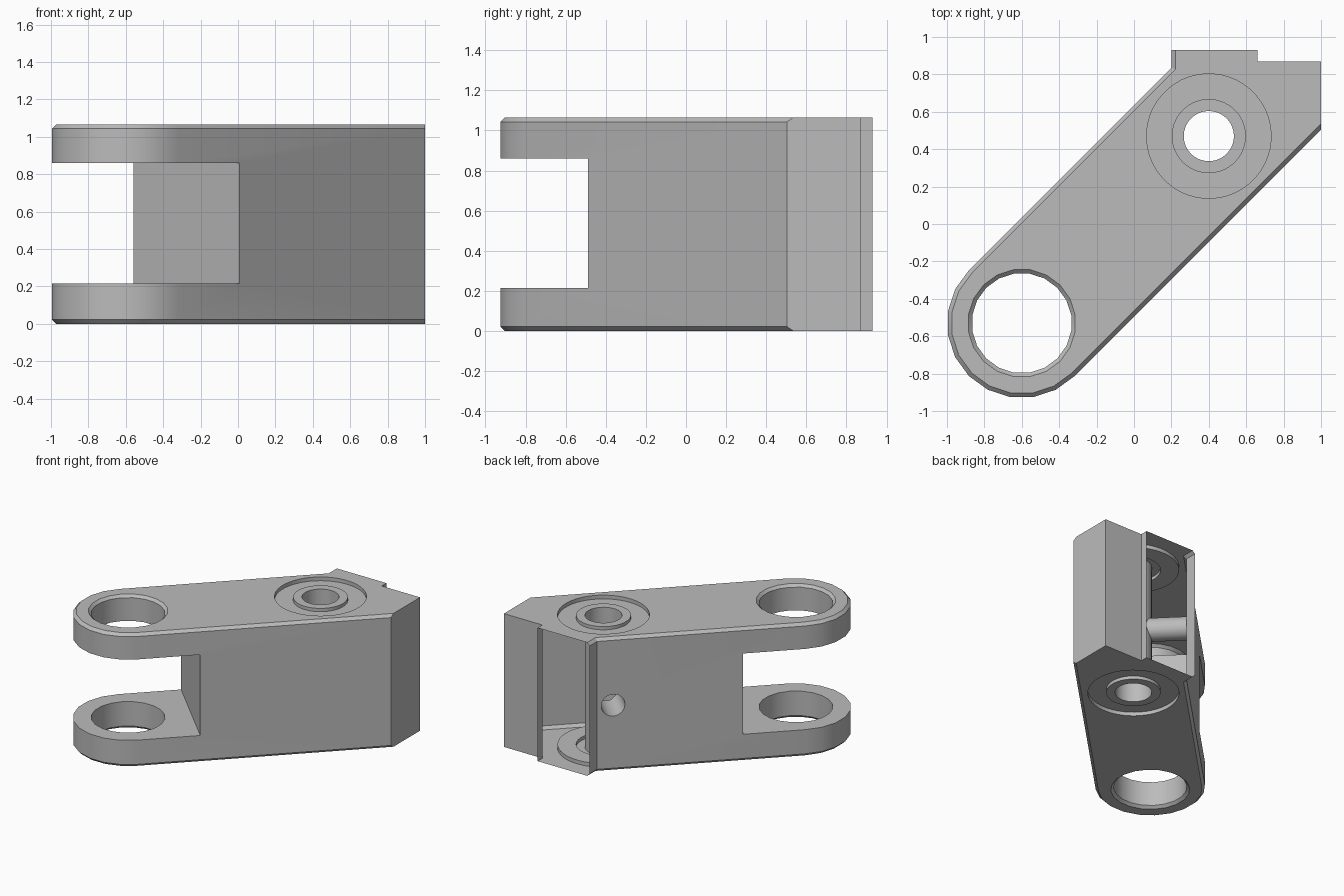
import bpy, bmesh, math
from mathutils import Matrix, Vector

H = 1.065                       # overall height
EYE = Vector((-0.6, -0.53))     # fork eye centre
BORE = Vector((0.4, 0.47))      # main bore centre
R = 0.4

if "Cube" in bpy.data.objects:
    bpy.data.objects.remove(bpy.data.objects["Cube"])

metal = bpy.data.materials.new("grey metal")
metal.use_nodes = True
grey = (0.5, 0.5, 0.5, 1)
metal.diffuse_color = grey
metal.node_tree.nodes["Principled BSDF"].inputs["Base Color"].default_value = grey


def make_object(name, bm):
    bmesh.ops.recalc_face_normals(bm, faces=bm.faces)
    mesh = bpy.data.meshes.new(name)
    bm.to_mesh(mesh)
    bm.free()
    mesh.materials.append(metal)
    obj = bpy.data.objects.new(name, mesh)
    bpy.context.collection.objects.link(obj)
    return obj


def cone(name, centre, z0, z1, r0, r1, sides=48):
    bm = bmesh.new()
    place = Matrix.Translation((centre.x, centre.y, (z0 + z1) / 2))
    turn = Matrix.Rotation(math.pi / sides, 4, "Z")
    bmesh.ops.create_cone(bm, cap_ends=True, segments=sides, radius1=r0,
                          radius2=r1, depth=z1 - z0, matrix=place @ turn)
    return make_object(name, bm)


def combine(body, tool, operation="DIFFERENCE"):
    tool.hide_render = True
    mod = body.modifiers.new("combine", "BOOLEAN")
    mod.operation, mod.object, mod.solver = operation, tool, "EXACT"
    bpy.context.view_layer.objects.active = body
    bpy.ops.object.modifier_apply(modifier=mod.name)
    bpy.data.objects.remove(tool)


# Link body: rounded fork end, straight diagonal sides, stepped back end
outline = []
for i in range(11):
    a = math.radians(135 + 18 * i)
    outline.append((EYE.x + R * math.cos(a), EYE.y + R * math.sin(a)))
outline += [(1, 0.504), (1, 0.87), (0.66, 0.87), (0.66, 0.93), (0.2, 0.93), (0.2, 0.836)]
bm = bmesh.new()
base = bm.faces.new([bm.verts.new((x, y, 0)) for x, y in outline])
top = bmesh.ops.extrude_face_region(bm, geom=[base])["geom"]
bmesh.ops.translate(bm, vec=(0, 0, H), verts=[v for v in top if isinstance(v, bmesh.types.BMVert)])
bmesh.ops.recalc_face_normals(bm, faces=bm.faces)

# Chamfer the top and bottom rims, except around the back end
rim = []
for e in bm.edges:
    a, b = (v.co for v in e.verts)
    mid = (a + b) / 2
    if abs(a.z - b.z) < 0.01 and mid.x < 0.99 and mid.y < 0.86 or \
            abs(a.z - b.z) < 0.01 and mid.x < 0.21 and mid.y > 0.84:
        rim.append(e)
bmesh.ops.bevel(bm, geom=rim, offset=0.022, segments=1, affect="EDGES")
body = make_object("link_body", bm)

# Fork slot, square to the link axis
bm = bmesh.new()
axis = Matrix.Translation((EYE.x, EYE.y, 0.5375)) @ Matrix.Rotation(math.pi / 4, 4, "Z")
reach = (-0.48 - EYE.x - EYE.y) / math.sqrt(2)
bmesh.ops.create_cube(bm, size=1, matrix=axis @ Matrix.Translation((reach - 0.75, 0, 0))
                      @ Matrix.Diagonal((1.5, 1.5, 0.645, 1)))
combine(body, make_object("slot_cutter", bm))

# Fork eye with chamfered mouths
combine(body, cone("eye_cutter", EYE, -0.1, H + 0.1, 0.268, 0.268, 20))
combine(body, cone("eye_chamfer", EYE, -0.02, 0.02, 0.31, 0.268, 20))
combine(body, cone("eye_chamfer", EYE, H - 0.02, H + 0.02, 0.268, 0.31, 20))

# Round recesses with a raised boss on both faces
for outer, inner in ((-0.1, 0.03), (H + 0.1, H - 0.03)):
    combine(body, cone("recess_cutter", BORE, min(outer, inner), max(outer, inner), 0.333, 0.333))
combine(body, cone("boss", BORE, 0.004, H - 0.004, 0.198, 0.198), "UNION")
combine(body, cone("bore_cutter", BORE, -0.1, H + 0.1, 0.134, 0.134))

# Set screw hole from the side into the bore
bm = bmesh.new()
across = Matrix.Translation((BORE.x, BORE.y, 0.525)) @ Matrix.Rotation(math.radians(135), 4, "Z")
bmesh.ops.create_cone(bm, cap_ends=True, segments=32, radius1=0.087, radius2=0.087, depth=0.6,
                      matrix=across @ Matrix.Translation((0.3, 0, 0)) @ Matrix.Rotation(math.pi / 2, 4, "Y"))
combine(body, make_object("screw_cutter", bm))

# Open back window into the hollow interior
bm = bmesh.new()
bm.from_mesh(body.data)
window = [f for f in bm.faces if f.normal.y > 0.99 and f.calc_center_median().y > 0.92]
bmesh.ops.delete(bm, geom=window, context="FACES")
bm.to_mesh(body.data)
bm.free()

bpy.ops.object.select_all(action="DESELECT")
body.select_set(True)
bpy.context.view_layer.objects.active = body
bpy.ops.object.shade_smooth_by_angle(angle=math.radians(30))
